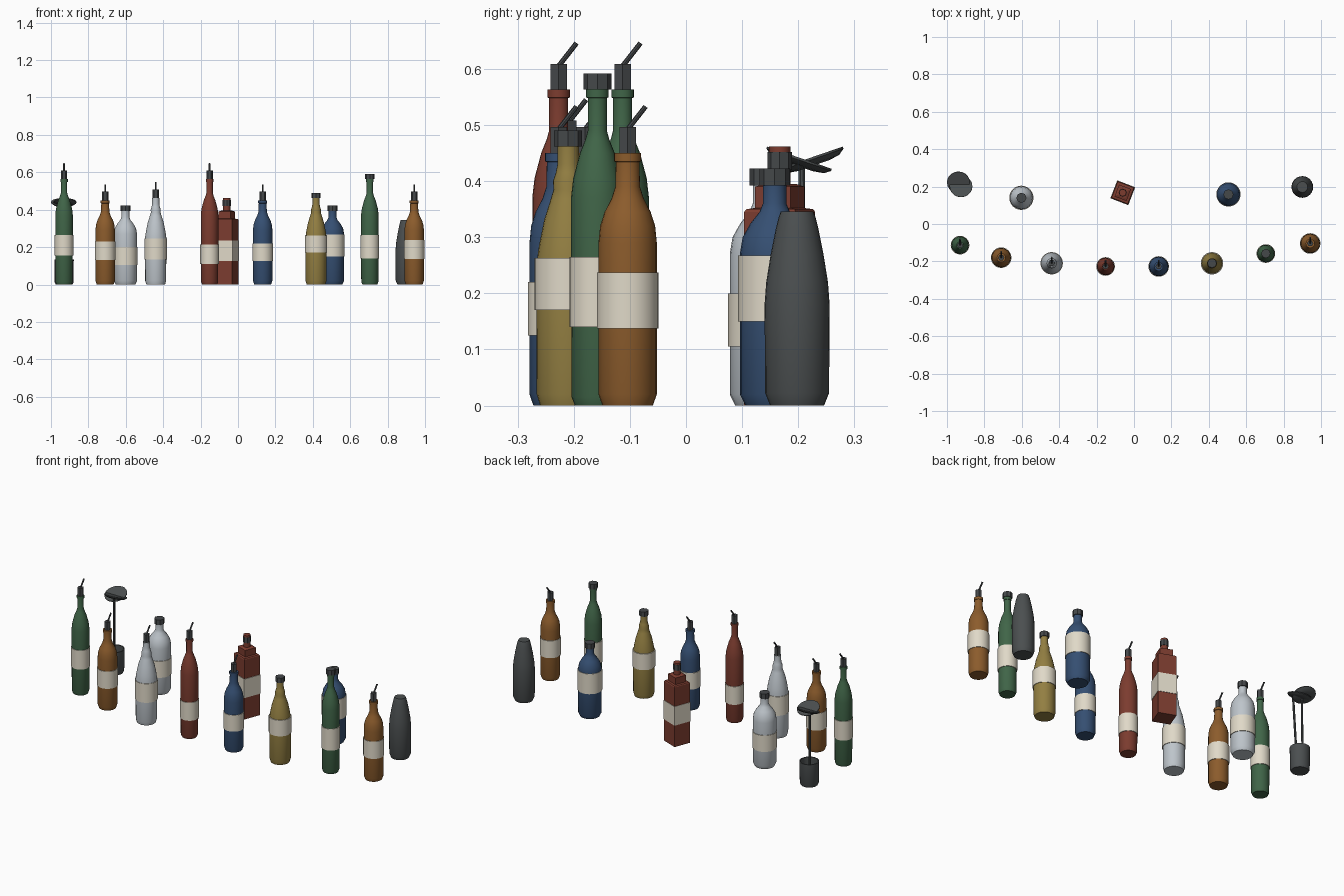
import bpy, math
from mathutils import Vector, Matrix

if "Cube" in bpy.data.objects:
    bpy.data.objects.remove(bpy.data.objects["Cube"])


def mat(name, r, g, b):
    m = bpy.data.materials.new(name)
    lin = lambda c: ((c / 255 + 0.055) / 1.055) ** 2.4
    m.diffuse_color = (lin(r), lin(g), lin(b), 1)
    m.use_nodes = True
    m.node_tree.nodes["Principled BSDF"].inputs["Base Color"].default_value = m.diffuse_color
    return m


GREEN = mat("green glass", 64, 101, 72)
AMBER = mat("amber glass", 140, 92, 44)
RED = mat("red glass", 124, 60, 47)
BLUE = mat("blue glass", 53, 79, 114)
OLIVE = mat("olive glass", 147, 127, 66)
CLEAR = mat("clear glass", 190, 197, 203)
PAPER = mat("label paper", 224, 217, 200)
DARK = mat("dark plastic", 69, 72, 74)
STEEL = mat("dark steel", 75, 79, 80)


def lathe(name, profile, material, loc, n=24, matrix=None, turn=0.0, closed=False, smooth=True):
    """Spin (radius, height) points round z; caps the ends unless the profile is a closed loop."""
    verts, faces = [], []
    for r, z in profile:
        for i in range(n):
            a = turn + 2 * math.pi * i / n
            verts.append((r * math.cos(a), r * math.sin(a), z))
    rows = len(profile)
    for j in range(rows if closed else rows - 1):
        k = (j + 1) % rows
        for i in range(n):
            h = (i + 1) % n
            faces.append((j * n + i, j * n + h, k * n + h, k * n + i))
    if not closed:
        faces.append(tuple(reversed(range(n))))
        faces.append(tuple((rows - 1) * n + i for i in range(n)))
    me = bpy.data.meshes.new(name)
    me.from_pydata(verts, [], faces)
    me.materials.append(material)
    ob = bpy.data.objects.new(name, me)
    bpy.context.collection.objects.link(ob)
    ob.matrix_world = Matrix.Translation(loc) @ (matrix or Matrix())
    if smooth:
        bpy.ops.object.select_all(action='DESELECT')
        ob.select_set(True)
        bpy.context.view_layer.objects.active = ob
        bpy.ops.object.shade_smooth_by_angle(angle=math.radians(35))
    return ob


def rod(name, a, b, r, material, n=8):
    a, b = Vector(a), Vector(b)
    q = (b - a).to_track_quat('Z', 'Y').to_matrix().to_4x4()
    return lathe(name, [(r, 0), (r, (b - a).length)], material, a, n, q)


# Bottle silhouettes: (radius, height)
WINE = [(.040, 0), (.046, .015), (.047, .37), (.043, .405), (.031, .45), (.021, .475),
        (.017, .49), (.017, .548), (.020, .549), (.020, .563)]
SPIRIT = [(.045, 0), (.052, .02), (.052, .29), (.049, .32), (.041, .345), (.029, .368),
          (.022, .39), (.021, .434), (.024, .435), (.024, .45)]
CURVY = [(.050, 0), (.056, .02), (.057, .25), (.052, .285), (.043, .33), (.031, .368),
         (.026, .385), (.027, .40), (.022, .415), (.019, .43), (.019, .462)]
SQUAT = [(.052, 0), (.062, .02), (.062, .27), (.057, .30), (.043, .325), (.027, .345),
         (.021, .36), (.021, .392)]


def pourer(name, x, y, z):
    lathe(name + "_pourer", [(.017, z), (.017, z + .046)], DARK, (x, y, 0), 6, smooth=False)
    rod(name + "_spout", (x, y, z + .042), (x, y + .032, z + .083), .0045, DARK)


def cap(name, x, y, z, h, r):
    lathe(name + "_cap", [(r, z), (r, z + h)], DARK, (x, y, 0), 8, smooth=False)


# Round bottles: name, shape, colour, x, y, label bottom, label top, stopper
BOTTLES = [
    ("green_bottle_left", WINE, GREEN, -.93, -.113, .155, .265, "pour"),
    ("amber_bottle_left", SPIRIT, AMBER, -.71, -.18, .13, .23, "pour"),
    ("clear_curvy_bottle", CURVY, CLEAR, -.44, -.21, .135, .245, "pour"),
    ("red_bottle", WINE, RED, -.152, -.227, .11, .215, "pour"),
    ("blue_bottle", SPIRIT, BLUE, .132, -.227, .125, .22, "pour"),
    ("olive_curvy_bottle", CURVY, OLIVE, .417, -.21, .17, .263, .028),
    ("green_bottle_right", WINE, GREEN, .705, -.158, .14, .265, .029),
    ("amber_bottle_right", SPIRIT, AMBER, .942, -.104, .137, .237, "pour"),
    ("clear_squat_bottle", SQUAT, CLEAR, -.602, .14, .105, .20, .03),
    ("blue_squat_bottle", SQUAT, BLUE, .505, .158, .15, .267, .03),
]
for name, shape, colour, x, y, lo, hi, top in BOTTLES:
    lathe(name, shape, colour, (x, y, 0))
    R = max(r for r, _ in shape)
    lathe(name + "_label", [(R - .004, lo), (R + .003, lo), (R + .003, hi), (R - .004, hi)],
          PAPER, (x, y, 0), closed=True)
    z = shape[-1][1]
    if top == "pour":
        pourer(name, x, y, z)
    else:
        cap(name, x, y, z, top, .027 if shape is SQUAT else .025)

# Square decanter, turned a little
q, turn = math.sqrt(2), math.radians(45 - 21)
c = (-.06, .167, 0)
lathe("square_bottle", [(.049 * q, 0), (.049 * q, .345), (.046 * q, .35), (.034 * q, .352),
                        (.034 * q, .39), (.022 * q, .395)], RED, c, 4, turn=turn, smooth=False)
lathe("square_bottle_label", [(.046 * q, .125), (.0515 * q, .125), (.0515 * q, .235), (.046 * q, .235)],
      PAPER, c, 4, turn=turn, closed=True, smooth=False)
lathe("square_bottle_neck", [(.019, .39), (.019, .462)], RED, c, 16)
lathe("square_bottle_collar", [(.022, .42), (.022, .452)], DARK, c, 8, smooth=False)

# Shaker
lathe("shaker", [(.048, 0), (.057, .022), (.058, .18), (.055, .22), (.047, .27), (.038, .315),
                 (.033, .335), (.029, .346)], STEEL, (.90, .198, 0))

# Open tool cup
lathe("tool_cup", [(0.0005, 0), (.045, 0), (.05, .01), (.052, .135), (.046, .135), (.044, .02), (.0005, .02)],
      STEEL, (-.93, .2, 0))

# Two strainers standing in the cup
HEAD = [(.03, -.008), (.05, -.005), (.061, .003), (.061, .007), (.05, .007)]
for i, (head, tilt, foot, grip) in enumerate([
        ((-.925, .200, .435), -19, (-.925, .185, .02), (-.912, .168, .443)),
        ((-.939, .224, .435), 19, (-.94, .21, .02), (-.938, .206, .427))]):
    lathe(f"strainer_head_{i + 1}", HEAD, STEEL, head, 20, Matrix.Rotation(math.radians(tilt), 4, 'X'))
    rod(f"strainer_handle_{i + 1}", foot, grip, .006, STEEL)
